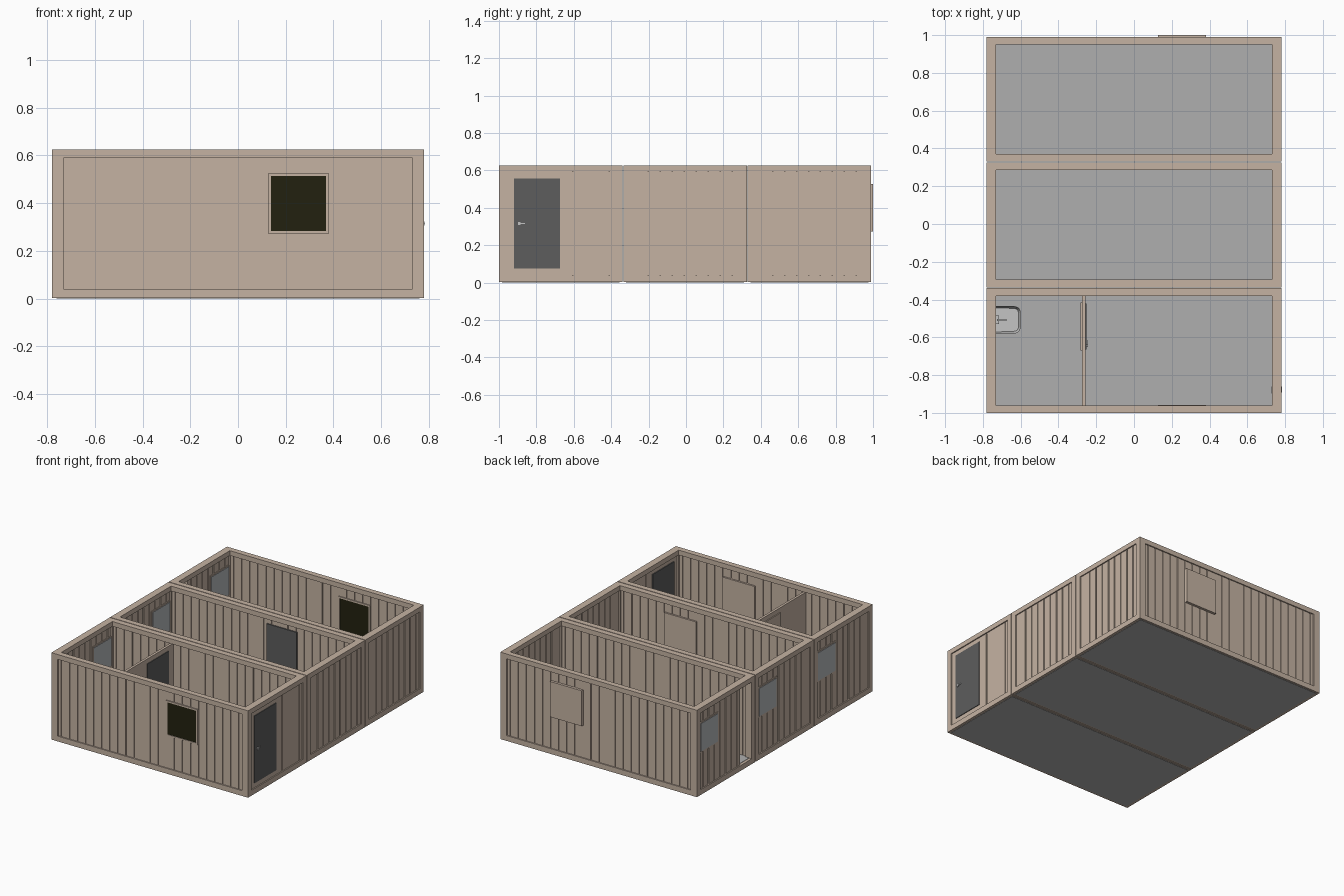
import bpy, bmesh
from mathutils import Vector

old = bpy.data.objects.get("Cube")
if old:
    bpy.data.objects.remove(old)


def material(name, r, g, b):
    m = bpy.data.materials.new(name)
    m.use_nodes = True
    m.diffuse_color = (r, g, b, 1)
    m.node_tree.nodes["Principled BSDF"].inputs["Base Color"].default_value = (r, g, b, 1)
    return m


TAN = material("tan steel", .56, .45, .365)
FLOOR = material("floor grey", .43, .43, .43)
DOOR = material("door grey", .11, .11, .11)
DARK = material("dark glass", .016, .015, .005)
GLASS = material("pale glass", .46, .48, .50)
METAL = material("brushed metal", .55, .55, .55)


def finish(name, bm, mat):
    bmesh.ops.recalc_face_normals(bm, faces=bm.faces)
    me = bpy.data.meshes.new(name)
    bm.to_mesh(me)
    bm.free()
    me.materials.append(mat)
    ob = bpy.data.objects.new(name, me)
    bpy.context.collection.objects.link(ob)
    return ob


def add_box(bm, x, y, z):
    verts = bmesh.ops.create_cube(bm, size=1)["verts"]
    for v in verts:
        v.co = [r[0] + (c + .5) * (r[1] - r[0]) for r, c in zip((x, y, z), v.co)]


def box(name, mat, x, y, z):
    bm = bmesh.new()
    add_box(bm, x, y, z)
    return finish(name, bm, mat)


def tray(name, mat, x, y, z, wall, cut):
    """Open bowl with a rim, made from an inset and pushed-down top."""
    ob = box(name, mat, x, y, z)
    bm = bmesh.new()
    bm.from_mesh(ob.data)
    upright = [e for e in bm.edges if abs((e.verts[0].co - e.verts[1].co).z) > .01
               and e.verts[0].co.x > x[0] + .01]
    bmesh.ops.bevel(bm, geom=upright, offset=cut, segments=5, affect='EDGES', profile=.5)
    top = max(bm.faces, key=lambda f: f.calc_center_median().z)
    bmesh.ops.inset_region(bm, faces=[top], thickness=wall)
    bmesh.ops.translate(bm, verts=top.verts, vec=(0, 0, -.7 * (z[1] - z[0])))
    bmesh.ops.inset_region(bm, faces=[top], thickness=wall)
    bm.to_mesh(ob.data)
    bm.free()
    return ob


LOW, HIGH = .04, .59
GROOVE, DEPTH = .004, .006


def ribbed_wall(name, along_x, inner, outer, start, end, lines):
    """Panel with upright grooves on both faces, extruded upwards."""
    step = DEPTH if inner < outer else -DEPTH
    marks = [m for m in sorted(lines) if start + .01 < m < end - .01]

    def face(level, recess):
        pts = [(start, level)]
        for m in marks:
            pts += [(m - GROOVE, level), (m - GROOVE, recess),
                    (m + GROOVE, recess), (m + GROOVE, level)]
        return pts + [(end, level)]

    outline = face(outer, outer - step) + face(inner, inner + step)[::-1]
    bm = bmesh.new()
    vs = [bm.verts.new((a, b, LOW) if along_x else (b, a, LOW)) for a, b in outline]
    base = bm.faces.new(vs)
    up = bmesh.ops.extrude_face_region(bm, geom=[base])["geom"]
    bmesh.ops.translate(bm, vec=Vector((0, 0, HIGH - LOW)),
                        verts=[v for v in up if isinstance(v, bmesh.types.BMVert)])
    return finish(name, bm, TAN)


# Shared sizes
X, POST_X, POST_Y, H = .78, .05, .04, .625
LENGTH = .66
PITCH = .064
long_lines = [i * PITCH for i in range(-11, 12) if i not in (-1, 2)]
side_lines = [i * PITCH - .005 for i in range(-3, 5)] + [.285]
MODULES = {"front": -1.0, "middle": -.335, "back": .33}

for label, y0 in MODULES.items():
    y1 = y0 + LENGTH
    mid = (y0 + y1) / 2

    # Steel frame: posts plus upper and lower beams
    bm = bmesh.new()
    for x in ((-X, POST_X - X), (X - POST_X, X)):
        for y in ((y0, y0 + POST_Y), (y1 - POST_Y, y1)):
            add_box(bm, x, y, (LOW, HIGH))
    for z in ((.002, LOW), (HIGH, H)):
        for y in ((y0, y0 + POST_Y), (y1 - POST_Y, y1)):
            add_box(bm, (-X, X), y, z)
        for x in ((-X, POST_X - X), (X - POST_X, X)):
            add_box(bm, x, (y0 + POST_Y, y1 - POST_Y), z)
    finish(label + "_frame", bm, TAN)

    # Floor slab
    box(label + "_floor", FLOOR, (-X + .02, X - .02), (y0 + .015, y1 - .015), (0, LOW + .002))

    # Long walls
    edge = X - POST_X
    ribbed_wall(label + "_long_wall_front", True, y0 + .03, y0 + .008, -edge, edge, long_lines)
    ribbed_wall(label + "_long_wall_rear", True, y1 - .03, y1 - .008, -edge, edge, long_lines)

    # End walls; the back unit keeps a narrow open doorway
    a, b = y0 + POST_Y, y1 - POST_Y
    lines = [mid + s for s in side_lines]
    ribbed_wall(label + "_left_wall", False, .742, .772, a, b,
                lines if label != "front" else [-.605, -.41])
    ribbed_wall(label + "_right_wall", False, -.742, -.772,
                .49 if label == "back" else a, b, lines)

    # Pale end window with its frame
    wy0, wy1 = mid + .09, mid + .285
    box(label + "_end_window_frame", TAN, (-.776, -.738),
        (wy0 - .01, wy1 + .01), (.30, .52))
    box(label + "_end_window_glass", GLASS, (-.779, -.735), (wy0, wy1), (.31, .51))


def long_window(name, y_dark, y_tan):
    """Dark pane and rim towards the front, plain shutter towards the rear."""
    x, z = (.127, .38), (.272, .526)
    rim = .012
    bm = bmesh.new()
    for xr in ((x[0], x[0] + rim), (x[1] - rim, x[1])):
        add_box(bm, xr, (y_dark, y_tan), z)
    for zr in ((z[0], z[0] + rim), (z[1] - rim, z[1])):
        add_box(bm, (x[0] + rim, x[1] - rim), (y_dark, y_tan), zr)
    finish(name + "_rim", bm, TAN)
    box(name + "_glass", DARK, (x[0] + rim, x[1] - rim),
        (y_dark + .004, y_tan - .008), (z[0] + rim, z[1] - rim))
    box(name + "_shutter", TAN, x, (y_tan - .008, y_tan), z)


long_window("front_window", -.999, -.958)
long_window("middle_window", -.334, -.293)
long_window("back_window", .954, 1.0)

# Doors
DOOR_Z = (.075, .557)
box("entrance_door", DOOR, (.736, .777), (-.92, -.675), DOOR_Z)
box("middle_door", DOOR, (.025, .265), (.287, .30), DOOR_Z)

# Partition in the front unit with its door
box("partition", TAN, (-.275, -.257), (-.965, -.365), (LOW, HIGH))
box("partition_door", DOOR, (-.262, -.252), (-.665, -.42), DOOR_Z)
box("partition_door_back", TAN, (-.282, -.275), (-.67, -.415), DOOR_Z)


def handle(name, x, y, side):
    bm = bmesh.new()
    add_box(bm, sorted((x, x + side * .009)), (y - .006, y + .006), (.307, .323))
    add_box(bm, sorted((x + side * .006, x + side * .01)), (y, y + .032), (.312, .318))
    finish(name, bm, METAL)


handle("entrance_handle_outside", .773, -.892, 1)
handle("entrance_handle_inside", .737, -.892, -1)
handle("partition_handle", -.253, -.645, 1)

# Wash basin and tap
tray("wash_basin", METAL, (-.738, -.6), (-.58, -.435), (.19, .245), .012, .035)
box("tap_base", METAL, (-.73, -.715), (-.53, -.485), (.245, .258))
box("tap_stem", METAL, (-.725, -.715), (-.513, -.503), (.255, .285))
box("tap_spout", METAL, (-.725, -.675), (-.514, -.502), (.278, .288))
